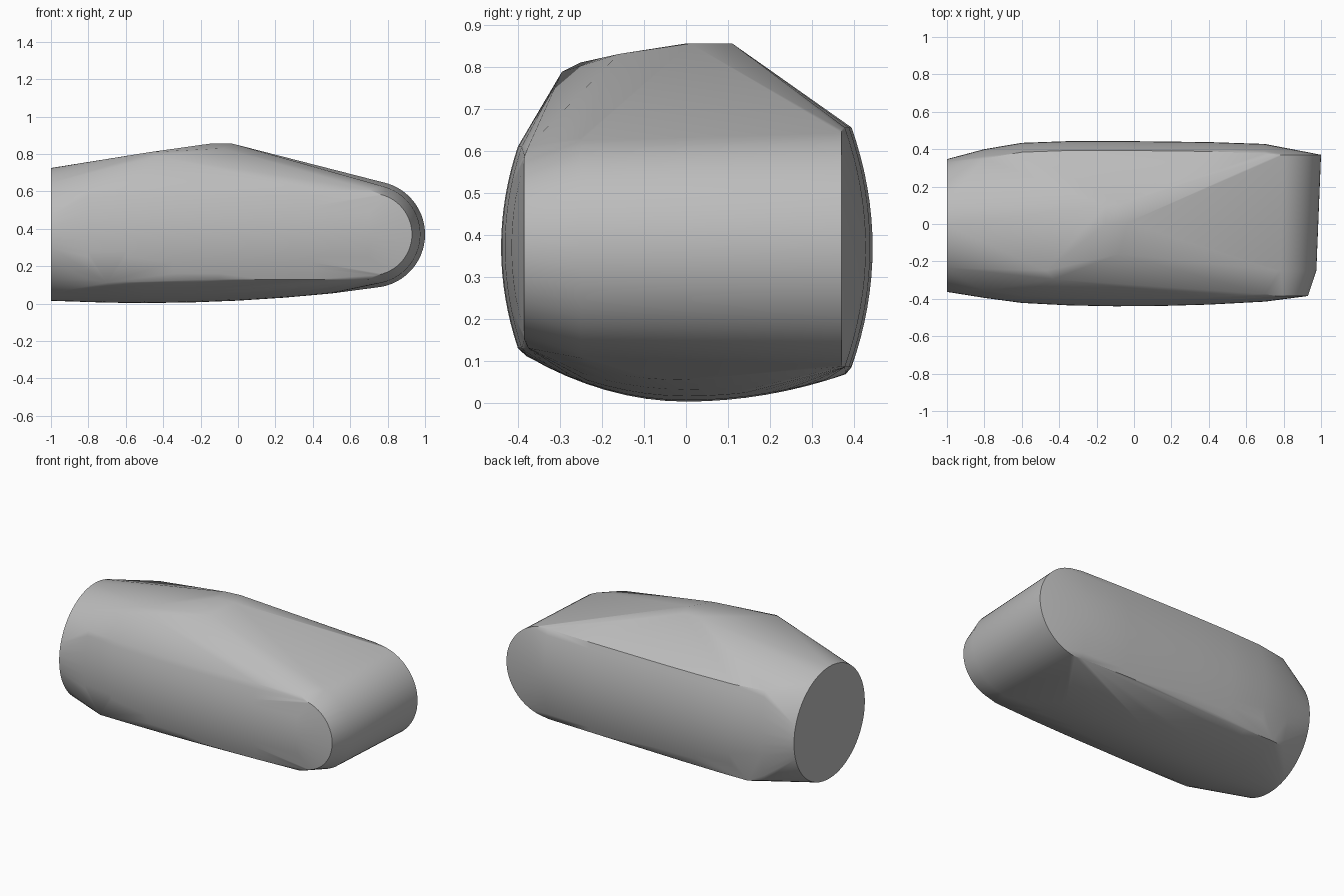
import bpy, bmesh, math

cube = bpy.data.objects.get("Cube")
if cube:
    bpy.data.objects.remove(cube, do_unlink=True)

MID = 0.37
points = []


def arc(x, y, radius, steps=32):
    """Half circle around the rounded end, in a plane of constant y."""
    for i in range(steps + 1):
        a = math.pi * (i / steps - 0.5)
        points.append((x + radius * math.cos(a), y, MID + radius * math.sin(a)))


# Flat round end
for i in range(64):
    a = math.tau * i / 64
    points.append((-1, -0.008 + 0.355 * math.cos(a), MID + 0.355 * math.sin(a)))

# Rounded end, widening towards the back
arc(0.71, -0.385, 0.22)
arc(0.71, -0.25, 0.265)
arc(0.715, 0.37, 0.285)

# Bulging front and back walls
for x, front, back in ((-0.8, -0.395, 0.40), (-0.6, -0.422, 0.434), (-0.35, -0.435, 0.443),
                       (-0.1, -0.44, 0.444), (0.15, -0.438, 0.442), (0.4, -0.431, 0.438),
                       (0.7, -0.415, 0.428)):
    for i in range(17):
        s = i / 8 - 1
        points.append((x, front + 0.04 * s * s, MID + 0.24 * s))
        points.append((x, back - 0.05 * s * s, MID + 0.285 * s))

# Gently curved underside
for x in (-0.7, -0.5, -0.25, 0, 0.25, 0.5):
    t = ((x + 0.5) / 1.25) ** 2
    for i in range(17):
        y = (i / 8 - 1) * 0.38
        bend = 0.75 if y < 0 else 0.45
        points.append((x, y, 0.003 + 0.08 * t + bend * y * y * (1 - 0.5 * t)))

# Faceted crown
points += [(-0.15, 0, 0.855), (-0.15, 0.1, 0.855), (-0.03, 0.01, 0.855), (-0.06, 0.11, 0.855),
           (-0.08, -0.16, 0.83), (-0.47, -0.25, 0.81), (-0.43, -0.295, 0.788)]

# Wrap everything in one convex skin
bm = bmesh.new()
for p in points:
    bm.verts.new(p)
bmesh.ops.convex_hull(bm, input=bm.verts[:], use_existing_faces=False)
bmesh.ops.delete(bm, geom=[v for v in bm.verts if not v.link_faces], context='VERTS')
bmesh.ops.dissolve_limit(bm, angle_limit=math.radians(0.5), verts=bm.verts[:], edges=bm.edges[:])
bmesh.ops.recalc_face_normals(bm, faces=bm.faces[:])
mesh = bpy.data.meshes.new("rounded_body")
bm.to_mesh(mesh)
bm.free()

body = bpy.data.objects.new("rounded_body", mesh)
bpy.context.collection.objects.link(body)

# Single grey finish
grey = bpy.data.materials.new("grey")
grey.use_nodes = True
grey.diffuse_color = (0.5, 0.5, 0.5, 1)
grey.node_tree.nodes["Principled BSDF"].inputs["Base Color"].default_value = (0.5, 0.5, 0.5, 1)
mesh.materials.append(grey)

bpy.ops.object.select_all(action='DESELECT')
body.select_set(True)
bpy.context.view_layer.objects.active = body
bpy.ops.object.shade_smooth_by_angle(angle=math.radians(30))
